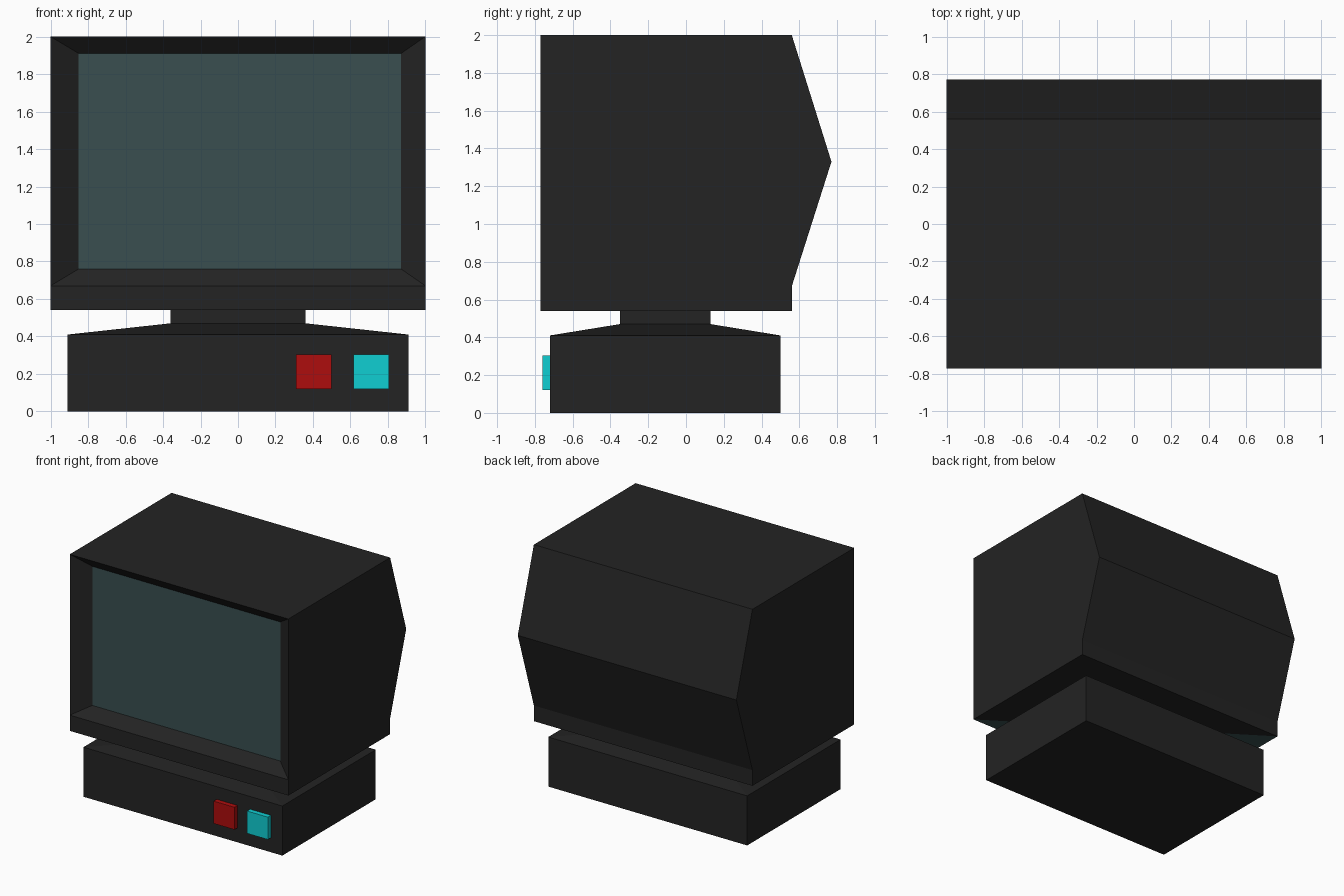
import bpy
import bmesh

if "Cube" in bpy.data.objects:
    bpy.data.objects.remove(bpy.data.objects["Cube"])


def material(name, rgb):
    m = bpy.data.materials.new(name)
    m.diffuse_color = (*rgb, 1.0)
    m.use_nodes = True
    m.node_tree.nodes["Principled BSDF"].inputs["Base Color"].default_value = m.diffuse_color
    return m


BLACK = material("black plastic", (0.017, 0.017, 0.017))
GLASS = material("dark teal glass", (0.041, 0.078, 0.081))
RED = material("red", (0.42, 0.004, 0.004))
CYAN = material("cyan", (0.005, 0.62, 0.65))


def finish(bm, name, *mats):
    bmesh.ops.recalc_face_normals(bm, faces=bm.faces[:])
    mesh = bpy.data.meshes.new(name)
    bm.to_mesh(mesh)
    bm.free()
    for m in mats:
        mesh.materials.append(m)
    obj = bpy.data.objects.new(name, mesh)
    bpy.context.collection.objects.link(obj)
    return obj


def box(name, x, y, z, mat):
    """Box from (min, max) ranges."""
    bm = bmesh.new()
    for v in bmesh.ops.create_cube(bm, size=1)["verts"]:
        v.co = [r[0] if c < 0 else r[1] for c, r in zip(v.co, (x, y, z))]
    return finish(bm, name, mat)


# Monitor case: side profile (y, z) extruded across the width
profile = [(-0.77, 0.54), (-0.77, 0.67), (-0.77, 2.0), (0.56, 2.0),
           (0.77, 1.33), (0.56, 0.67), (0.56, 0.54)]
bm = bmesh.new()
left = [bm.verts.new((-1, y, z)) for y, z in profile]
right = [bm.verts.new((1, y, z)) for y, z in profile]
bm.faces.new(left)
bm.faces.new(right[::-1])
n = len(profile)
strips = [bm.faces.new((left[i], right[i], right[(i + 1) % n], left[(i + 1) % n]))
          for i in range(n)]

# Screen: the front face inset into a sloping bezel
screen = bmesh.ops.extrude_discrete_faces(bm, faces=[strips[1]])["faces"][0]
for v in screen.verts:
    v.co = (-0.85 if v.co.x < 0 else 0.87, -0.69, 0.76 if v.co.z < 1 else 1.91)
screen.material_index = 1

# Underside: split along its diagonal, front left half in glass colour
bmesh.ops.connect_verts(bm, verts=[left[-1], right[0]])
for f in left[0].link_faces:
    if all(abs(v.co.z - 0.54) < 1e-4 for v in f.verts):
        f.material_index = 1
finish(bm, "monitor_case", BLACK, GLASS)

# Base with a shallow tapered top rising to the neck
bm = bmesh.new()
rings = [(0.91, -0.72, 0.5, 0.0), (0.91, -0.72, 0.5, 0.41),
         (0.36, -0.35, 0.13, 0.47), (0.36, -0.35, 0.13, 0.54)]
loops = [[bm.verts.new(c) for c in ((-w, y0, z), (w, y0, z), (w, y1, z), (-w, y1, z))]
         for w, y0, y1, z in rings]
bm.faces.new(loops[0][::-1])
for a, b in zip(loops, loops[1:]):
    for i in range(4):
        j = (i + 1) % 4
        bm.faces.new((a[i], a[j], b[j], b[i]))
bm.faces.new(loops[-1])
finish(bm, "base_and_neck", BLACK)

# Buttons on the base front
for name, x, mat in (("red_button", 0.31, RED), ("cyan_button", 0.615, CYAN)):
    box(name, (x, x + 0.19), (-0.76, -0.715), (0.12, 0.305), mat)
